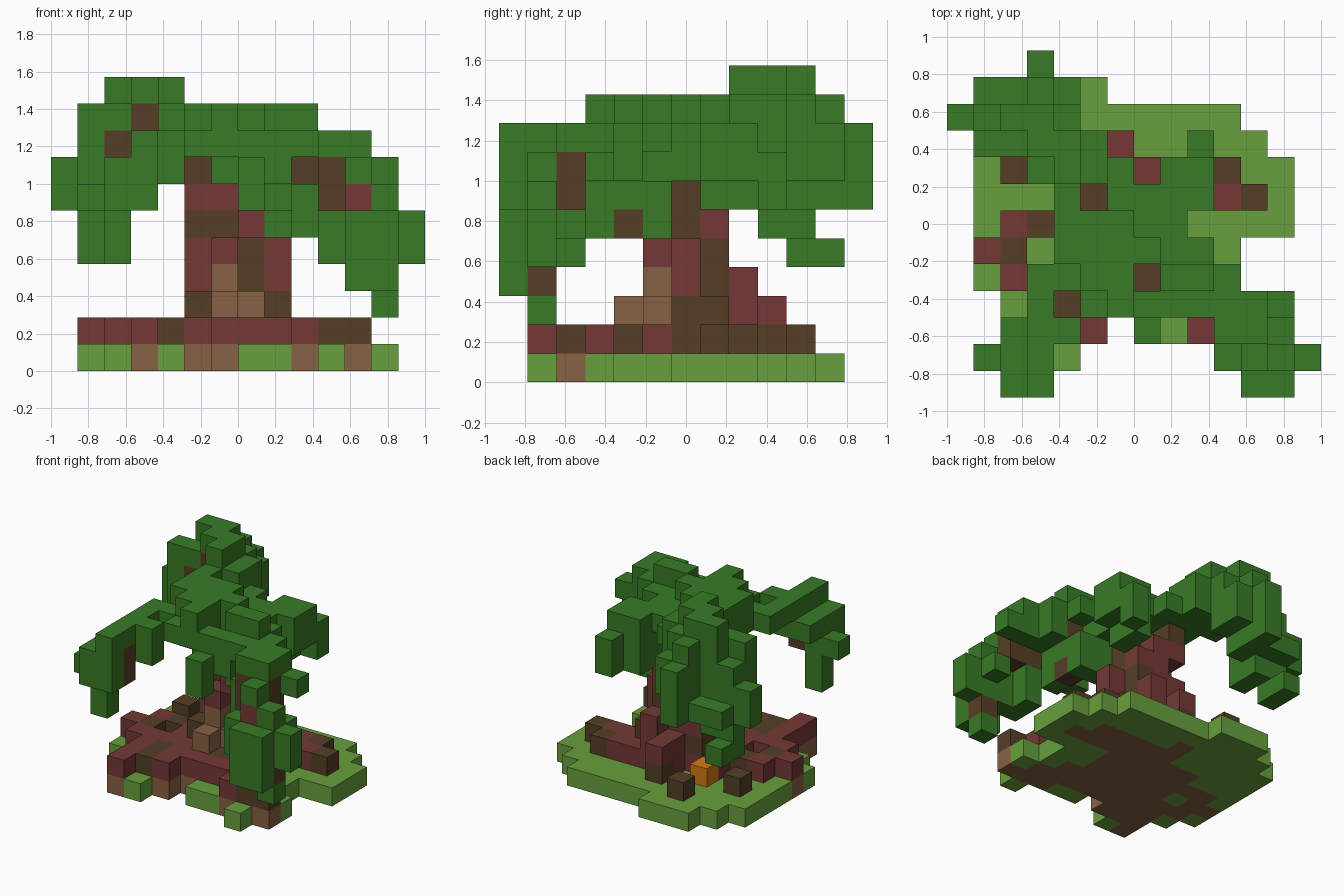
import bpy
import bmesh
from mathutils import Vector

cube = bpy.data.objects.get("Cube")
if cube:
    bpy.data.objects.remove(cube, do_unlink=True)

STEP = 1 / 7                                   # edge length of one block
ORIGIN = Vector((-7, -6.5, 0))                 # grid corner, in blocks


def linear(value):
    value /= 255
    return value / 12.92 if value < 0.04 else ((value + 0.055) / 1.055) ** 2.4


def make_material(name, *rgb):
    colour = [linear(channel) for channel in rgb] + [1]
    material = bpy.data.materials.new(name)
    material.use_nodes = True
    material.diffuse_color = colour
    shader = material.node_tree.nodes["Principled BSDF"]
    shader.inputs["Base Color"].default_value = colour
    return material


MATERIALS = {
    "leaf": make_material("dark green leaves", 56, 123, 38),
    "grass": make_material("light green grass", 104, 160, 61),
    "red": make_material("red brown bark", 117, 57, 54),
    "bark": make_material("dark brown bark", 85, 63, 38),
    "soil": make_material("tan soil", 135, 97, 68),
    "orange": make_material("orange mushroom", 212, 122, 20),
}
NAMES = list(MATERIALS)


def fill(boxes):
    """Turn (colour, x0, x1, y0, y1, z0, z1) boxes into coloured blocks; later boxes win."""
    blocks = {}
    for colour, x0, x1, y0, y1, z0, z1 in boxes:
        for x in range(x0, x1 + 1):
            for y in range(y0, y1 + 1):
                for z in range(z0, z1 + 1):
                    blocks[x, y, z] = colour
    return blocks


parts = {}

# Ground slab: first and last block of each row, front to back
ground_rows = ((3, 4), (3, 5), (2, 11), (1, 10), (1, 10), (1, 12),
               (1, 12), (1, 12), (1, 11), (2, 10), (3, 5))
ground = [("grass", first, last, row, row, 0, 0)
          for row, (first, last) in enumerate(ground_rows, start=1)]
ground += [("grass", 7, 11, 2, 2, 0, 0), ("grass", 10, 10, 1, 1, 0, 0)]
parts["ground"] = fill(ground)

# Roots spreading over the ground
parts["roots"] = fill([
    ("red", 5, 9, 3, 3, 1, 1),
    ("red", 4, 8, 4, 7, 1, 1),
    ("red", 6, 9, 8, 8, 1, 1),
    ("red", 9, 10, 7, 7, 1, 1),
    ("red", 3, 3, 1, 4, 1, 1),
    ("red", 4, 5, 2, 2, 1, 1),
    ("red", 2, 2, 4, 6, 1, 1),
    ("red", 1, 1, 5, 5, 1, 1),
    ("red", 9, 9, 2, 2, 1, 1),
    ("red", 10, 10, 3, 3, 1, 1),
    ("bark", 4, 4, 2, 3, 1, 1),
    ("bark", 10, 11, 2, 2, 1, 1),
    ("bark", 11, 11, 7, 7, 1, 1),
    ("bark", 10, 10, 8, 8, 1, 1),
    ("bark", 2, 2, 5, 5, 1, 1),
    ("bark", 3, 3, 6, 6, 1, 1),
    ("bark", 7, 9, 4, 4, 1, 1),
    ("bark", 8, 8, 6, 6, 1, 1),
    ("bark", 6, 6, 9, 9, 1, 1),
    ("red", 6, 6, 9, 9, 2, 2),
])

# Bare soil in the slab under every root
for x, y, z in parts["roots"]:
    parts["ground"][x, y, 0] = "soil"

# Loose clumps behind the trunk
parts["stumps"] = fill([("bark", 2, 2, 8, 8, 1, 1), ("bark", 4, 4, 10, 10, 1, 1)])
parts["mushroom"] = fill([("orange", 4, 4, 8, 8, 1, 1)])

# Trunk, narrowing upwards
parts["trunk"] = fill([
    ("bark", 5, 8, 6, 7, 2, 2),
    ("bark", 5, 5, 5, 5, 2, 2),
    ("soil", 6, 6, 4, 5, 2, 2),
    ("soil", 6, 6, 5, 5, 3, 3),
    ("soil", 7, 7, 5, 5, 2, 2),
    ("red", 6, 7, 8, 8, 2, 2),
    ("red", 5, 8, 6, 6, 3, 4),
    ("bark", 7, 7, 7, 7, 3, 4),
    ("red", 5, 6, 7, 7, 3, 4),
    ("bark", 7, 7, 6, 6, 3, 4),
    ("red", 6, 6, 5, 5, 4, 4),
    ("red", 7, 7, 8, 8, 3, 3),
    ("bark", 5, 7, 6, 6, 5, 5),
    ("red", 7, 7, 5, 5, 5, 5),
    ("red", 6, 7, 7, 7, 5, 5),
    ("red", 5, 6, 6, 7, 6, 6),
    ("bark", 7, 7, 6, 6, 6, 6),
    ("bark", 5, 5, 6, 7, 7, 7),
])

# Bare branches showing through the leaves
parts["branches"] = fill([
    ("bark", 9, 9, 4, 4, 7, 7),
    ("bark", 10, 11, 2, 2, 6, 7),
    ("red", 11, 11, 1, 1, 6, 6),
    ("bark", 9, 9, 4, 4, 5, 5),
    ("bark", 3, 3, 1, 1, 6, 7),
    ("bark", 12, 12, 1, 1, 3, 3),
    ("bark", 3, 3, 9, 9, 9, 9),
    ("bark", 2, 2, 9, 9, 8, 8),
])

# Middle of the crown
parts["crown"] = fill([
    ("leaf", 4, 6, 5, 6, 8, 9),
    ("leaf", 4, 4, 7, 7, 8, 9),
    ("leaf", 6, 8, 6, 7, 8, 8),
    ("leaf", 5, 6, 3, 4, 8, 8),
    ("leaf", 6, 6, 3, 3, 9, 9),
    ("leaf", 5, 6, 4, 4, 9, 9),
    ("leaf", 7, 8, 3, 3, 7, 8),
    ("leaf", 7, 9, 5, 5, 8, 8),
    ("leaf", 7, 7, 5, 5, 9, 9),
    ("leaf", 8, 9, 3, 4, 8, 8),
    ("leaf", 8, 9, 4, 4, 9, 9),
    ("leaf", 6, 8, 5, 5, 7, 7),
    ("leaf", 6, 6, 4, 4, 7, 7),
    ("leaf", 8, 9, 5, 5, 5, 6),
    ("leaf", 8, 9, 4, 4, 6, 6),
    ("leaf", 9, 9, 3, 3, 5, 6),
    ("leaf", 7, 7, 2, 2, 6, 7),
    ("leaf", 6, 6, 8, 8, 8, 8),
    ("leaf", 8, 8, 6, 6, 7, 7),
    ("leaf", 8, 9, 7, 8, 7, 8),
    ("leaf", 8, 8, 7, 8, 6, 6),
    ("leaf", 9, 9, 9, 9, 6, 7),
])

# Tall limb at the back
parts["back_limb"] = fill([
    ("leaf", 4, 5, 8, 8, 8, 9),
    ("leaf", 3, 3, 8, 9, 8, 8),
    ("leaf", 4, 5, 9, 9, 8, 9),
    ("leaf", 1, 2, 9, 9, 9, 9),
    ("leaf", 2, 4, 10, 10, 9, 9),
    ("leaf", 1, 3, 10, 10, 6, 8),
    ("leaf", 4, 4, 8, 9, 10, 10),
    ("leaf", 3, 3, 9, 10, 10, 10),
    ("leaf", 2, 2, 10, 10, 10, 10),
    ("leaf", 4, 4, 10, 11, 7, 8),
    ("leaf", 3, 3, 11, 11, 6, 9),
    ("leaf", 1, 2, 11, 11, 6, 6),
    ("leaf", 3, 3, 12, 12, 6, 8),
    ("leaf", 0, 0, 10, 10, 6, 7),
    ("leaf", 1, 2, 9, 9, 6, 7),
    ("leaf", 1, 1, 9, 9, 8, 8),
    ("leaf", 1, 2, 10, 10, 5, 5),
    ("leaf", 2, 2, 9, 9, 5, 5),
    ("leaf", 1, 1, 10, 11, 4, 4),
])

# Drooping limb at the front, on the -x side
parts["front_right_limb"] = fill([
    ("leaf", 3, 4, 4, 4, 8, 8),
    ("leaf", 3, 3, 1, 3, 8, 8),
    ("leaf", 4, 4, 2, 2, 7, 8),
    ("leaf", 3, 3, 2, 2, 7, 7),
    ("leaf", 3, 3, 0, 0, 6, 8),
    ("leaf", 2, 2, 0, 0, 6, 7),
    ("leaf", 2, 2, 1, 1, 4, 7),
    ("leaf", 2, 2, 2, 2, 7, 7),
    ("leaf", 1, 1, 1, 1, 6, 6),
])

# Long drooping limb at the front, on the +x side
parts["front_left_limb"] = fill([
    ("leaf", 10, 10, 2, 4, 8, 8),
    ("leaf", 10, 10, 3, 4, 7, 7),
    ("leaf", 11, 11, 2, 2, 8, 8),
    ("leaf", 11, 11, 3, 3, 7, 8),
    ("leaf", 12, 12, 3, 3, 7, 7),
    ("leaf", 11, 11, 1, 1, 7, 7),
    ("leaf", 12, 12, 2, 2, 5, 5),
    ("leaf", 10, 10, 2, 2, 4, 5),
    ("leaf", 10, 11, 1, 1, 4, 5),
    ("leaf", 11, 12, 0, 0, 3, 5),
    ("leaf", 12, 12, 1, 1, 4, 6),
    ("leaf", 13, 13, 1, 1, 4, 5),
    ("leaf", 12, 12, 1, 1, 2, 2),
])

# Build one mesh per part, keeping only the faces that show
solid = set().union(*parts.values())
SIDES = [Vector(axis) * sign for axis in ((1, 0, 0), (0, 1, 0), (0, 0, 1)) for sign in (1, -1)]
for name, blocks in parts.items():
    bm = bmesh.new()
    for cell, colour in blocks.items():
        centre = Vector(cell) + Vector((0.5, 0.5, 0.5)) + ORIGIN
        for side in SIDES:
            if tuple(int(c + s) for c, s in zip(cell, side)) in solid:
                continue
            across = Vector((side.y, side.z, side.x)) / 2
            up = side.cross(across)
            middle = centre + side / 2
            corners = (across + up, up - across, -across - up, across - up)
            face = bm.faces.new([bm.verts.new((middle + c) * STEP) for c in corners])
            face.material_index = NAMES.index(colour)
    bmesh.ops.remove_doubles(bm, verts=bm.verts, dist=0.001)
    mesh = bpy.data.meshes.new(name)
    for material in MATERIALS.values():
        mesh.materials.append(material)
    bm.to_mesh(mesh)
    bm.free()
    bpy.context.collection.objects.link(bpy.data.objects.new(name, mesh))
